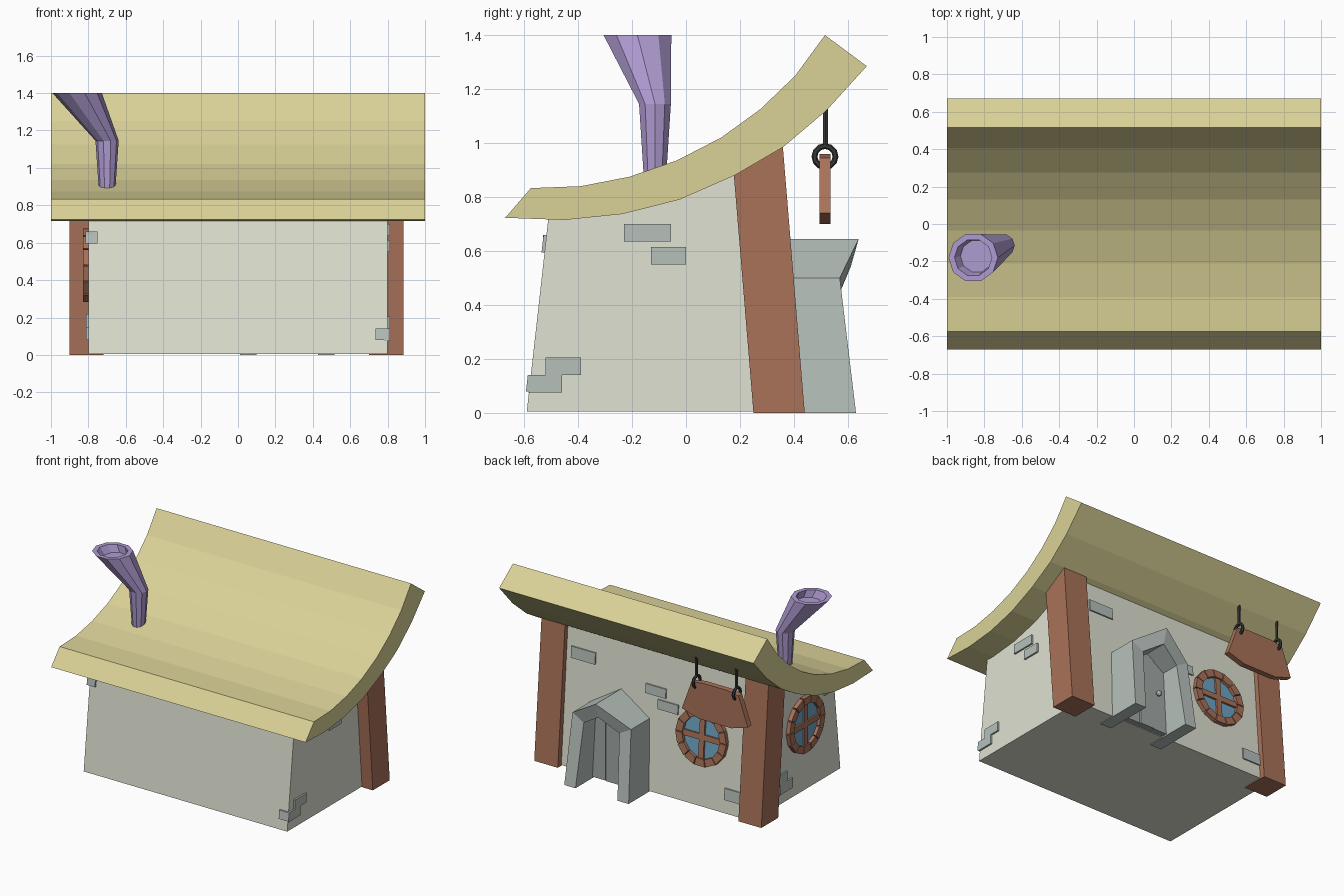
import bpy, bmesh, math
from mathutils import Vector, Matrix

if "Cube" in bpy.data.objects:
    bpy.data.objects.remove(bpy.data.objects["Cube"])


def material(name, rgb):
    m = bpy.data.materials.new(name)
    m.diffuse_color = (*rgb, 1)
    m.use_nodes = True
    m.node_tree.nodes["Principled BSDF"].inputs["Base Color"].default_value = m.diffuse_color
    return m


STRAW = material("straw", (.70, .64, .31))
PLASTER = material("plaster", (.74, .76, .64))
WOOD = material("wood", (.40, .17, .10))
PURPLE = material("purple", (.43, .33, .64))
IRON = material("iron", (.04, .04, .04))
STONE = material("stone", (.47, .53, .50))
DOOR = material("door_grey", (.36, .40, .39))
GLASS = material("glass", (.16, .38, .55))


def finish(name, bm, mat):
    bmesh.ops.recalc_face_normals(bm, faces=bm.faces)
    me = bpy.data.meshes.new(name)
    bm.to_mesh(me)
    bm.free()
    me.materials.append(mat)
    ob = bpy.data.objects.new(name, me)
    bpy.context.collection.objects.link(ob)
    return ob


def loft(bm, rings, cyclic=False):
    """Bridge rings of points; cap both ends, or join last to first."""
    vs = [[bm.verts.new(p) for p in r] for r in rings]
    n = len(vs[0])
    pairs = list(zip(vs, vs[1:])) + ([(vs[-1], vs[0])] if cyclic else [])
    for a, b in pairs:
        for i in range(n):
            j = (i + 1) % n
            bm.faces.new((a[i], a[j], b[j], b[i]))
    if not cyclic:
        bm.faces.new(vs[0])
        bm.faces.new(vs[-1])


def prism_x(name, yz, x0, x1, mat):
    bm = bmesh.new()
    loft(bm, [[(x, y, z) for y, z in yz] for x in (x0, x1)])
    return finish(name, bm, mat)


def prism_y(name, xz, y0, y1, mat):
    bm = bmesh.new()
    loft(bm, [[(x, y, z) for x, z in xz] for y in (y0, y1)])
    return finish(name, bm, mat)


def circle(r, n, c):
    return [(c[0] + r * math.cos(math.tau * i / n), c[1] + r * math.sin(math.tau * i / n), c[2])
            for i in range(n)]


# Swooping thick roof
upper = [(-.575, .833), (-.39, .84), (-.21, .875), (-.035, .935), (.13, 1.02), (.275, 1.125), (.405, 1.25), (.515, 1.4)]
lower = [(-.67, .723), (-.45, .715), (-.235, .737), (-.025, .79), (.18, .88), (.36, .985), (.52, 1.12), (.67, 1.285)]
bm = bmesh.new()
sections = [[(x, y, z) for x in (-1, 1) for y, z in ((u, l) if x < 0 else (l, u))]
            for u, l in zip(upper, lower)]
loft(bm, sections)
finish("roof", bm, STRAW)

# Walls with leaning front and back, top tucked into the roof
prism_x("walls", [(-.59, .005), (.40, .005), (.325, .99), (.18, .90), (-.025, .81), (-.235, .757), (-.508, .74)],
        -.8, .8, PLASTER)

# Leaning corner posts at the back
for x0, x1, side in ((-.9, -.72, "left"), (.70, .885, "right")):
    prism_x(side + "_post", [(.25, 0), (.44, 0), (.357, 1.01), (.175, .91)], x0, x1, WOOD)

# Crooked flaring chimney with a hollow mouth
bm = bmesh.new()
loft(bm, [circle(r, 10, c) for r, c in (
    (.042, (-.70, -.115, .85)), (.062, (-.70, -.115, 1.145)), (.132, (-.86, -.18, 1.4)),
    (.10, (-.86, -.18, 1.4)), (.088, (-.84, -.172, 1.35)))])
finish("chimney", bm, PURPLE)

# Stone door surround: gabled arch, apex leaning outwards
CX = .263


def arch(w0, w1, y0, y1, ya, z1, za):
    return [(CX - w0, y0, 0), (CX - w1, y1, z1), (CX, ya, za), (CX + w1, y1, z1), (CX + w0, y0, 0)]


outer = arch(.253, .23, .63, .57, .64, .5, .645)
inner = arch(.165, .14, .63, .572, .61, .45, .54)
bm = bmesh.new()
loft(bm, [[o, i, (i[0], .28, i[2]), (o[0], .28, o[2])] for o, i in zip(outer, inner)])
finish("door_surround", bm, STONE)

# Plank door and knob
for k in range(3):
    a = CX - .17 + k * .115
    b = a + .108
    top = lambda x: .56 - .55 * abs(x - CX)
    pts = [(a, .01), (b, .01), (b, top(b)), (a, top(a))]
    if k == 1:
        pts.insert(3, (CX, .56))
    prism_y("door_plank_%d" % (k + 1), pts, .36, .445 if k == 1 else .44, DOOR)
prism_y("door_backing", [(CX - .17, .01), (CX + .17, .01), (CX + .17, .46), (CX, .55), (CX - .17, .46)],
        .36, .43, DOOR)
bm = bmesh.new()
bmesh.ops.create_icosphere(bm, subdivisions=2, radius=.02, matrix=Matrix.Translation((.18, .465, .27)))
finish("door_knob", bm, STONE)


# Round windows: block ring, glass and cross bars
def window(name, centre, u, v):
    u, v = Vector(u).normalized(), Vector(v).normalized()
    n = u.cross(v)
    at = lambda a, b, h: Vector(centre) + u * a + v * b + n * h

    def slab(bm, pts, h0, h1):
        loft(bm, [[at(a, b, h) for a, b in pts] for h in (h0, h1)])

    bm = bmesh.new()
    count = 14
    for i in range(count):
        t0 = math.tau * (i + .04) / count
        t1 = math.tau * (i + .96) / count
        slab(bm, [(r * math.cos(t), r * math.sin(t))
                  for r, t in ((.148, t0), (.2, t0), (.2, t1), (.148, t1))], -.02, .03)
    finish(name + "_frame", bm, WOOD)
    bm = bmesh.new()
    slab(bm, [p[:2] for p in circle(.16, 14, (0, 0, 0))], -.02, .007)
    finish(name + "_glass", bm, GLASS)
    bm = bmesh.new()
    for w, h in ((.155, .02), (.02, .155)):
        slab(bm, [(-w, -h), (w, -h), (w, h), (-w, h)], -.01, .02)
    finish(name + "_bars", bm, WOOD)


window("back_window", (-.39, .362, .485), (-1, 0, 0), (0, -.078, 1))
window("left_window", (-.8, -.18, .48), (0, -1, 0), (0, 0, 1))

# Hanging sign board
SX = -.602
half = [(.13, .70), (.26, .74), (.185, .945), (.10, .96)]
prism_y("sign_board", [(SX + x, z) for x, z in half] + [(SX - x, z) for x, z in reversed(half)],
        .495, .535, WOOD)

# Sign rings and rods
for dx in (-.158, .158):
    bm = bmesh.new()
    rings = []
    for i in range(12):
        t = math.tau * i / 12
        rings.append([(SX + dx + .011 * math.sin(s), .515 + (.039 + .011 * math.cos(s)) * math.cos(t),
                       .95 + (.039 + .011 * math.cos(s)) * math.sin(t))
                      for s in (math.tau * k / 6 for k in range(6))])
    loft(bm, rings, cyclic=True)
    loft(bm, [circle(.01, 6, (SX + dx, .517, z)) for z in (.99, 1.15)])
    finish("sign_hook", bm, IRON)

# Stones set in the side walls: side, y range, z range
for s, y0, y1, z0, z1 in ((1, -.585, -.46, .075, .14), (1, -.52, -.39, .14, .205), (1, -.23, -.055, .635, .70),
                          (1, -.13, 0, .55, .615), (-1, -.53, -.40, .595, .66),
                          (-1, -.04, .10, .08, .15), (-1, .02, .16, .15, .22)):
    prism_x("side_stone", [(y0, z0), (y1, z0), (y1, z1), (y0, z1)], s * .78, s * .812, STONE)

# Stones set in the leaning front and back walls: x range, z range
for back, x0, x1, z0, z1 in ((0, -.815, -.75, .595, .66), (0, .735, .812, .08, .14), (1, .47, .66, .76, .84),
                             (1, -.09, .07, .67, .735), (1, -.19, -.03, .585, .65), (1, -.73, -.58, .10, .18)):
    ys = [.41 - .076 * z if back else -.602 + .112 * z for z in (z0, z1)]
    d = -.04 if back else .04
    prism_x("wall_stone", [(ys[0], z0), (ys[0] + d, z0), (ys[1] + d, z1), (ys[1], z1)], x0, x1, STONE)
